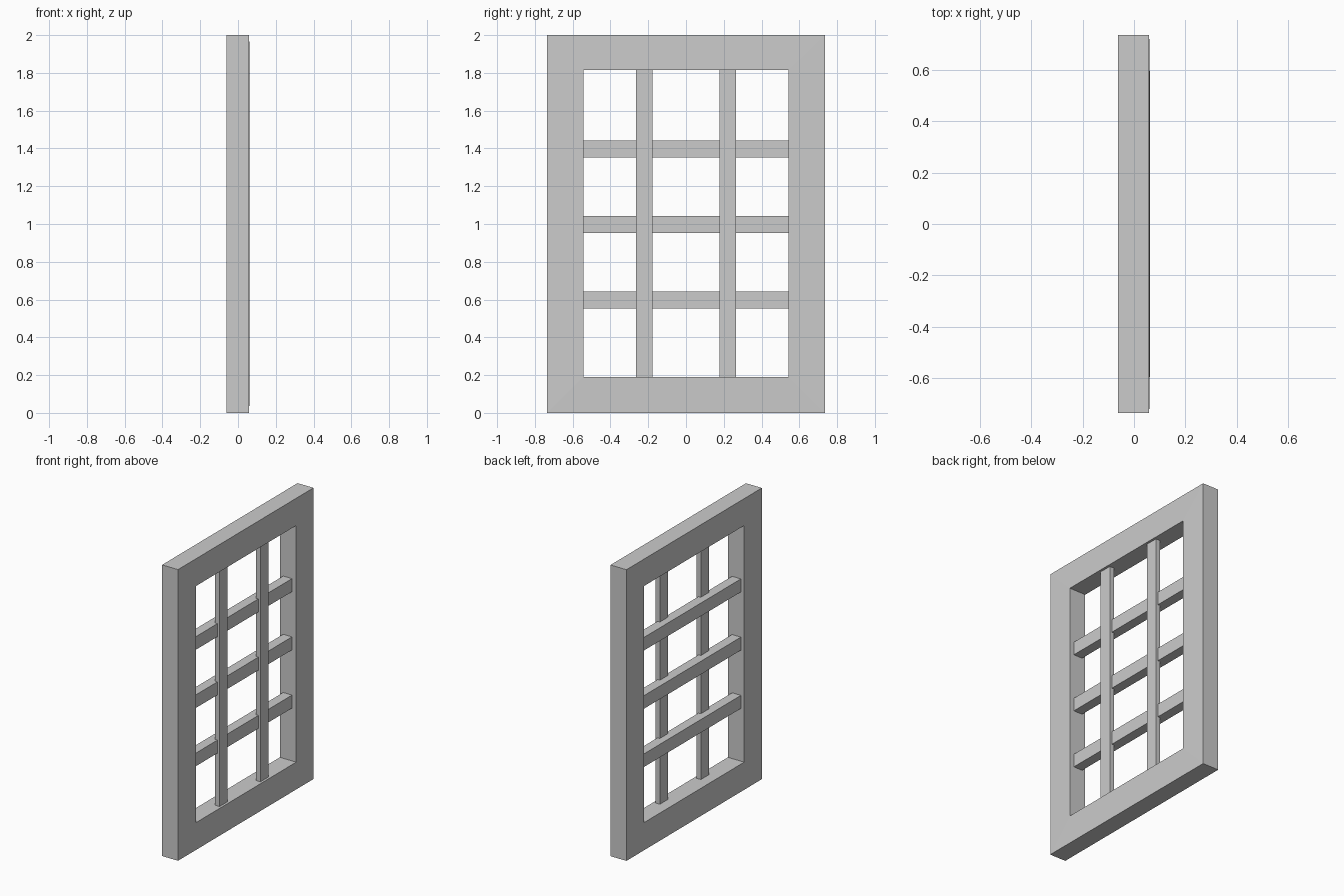
import bpy
import bmesh

cube = bpy.data.objects.get("Cube")
if cube:
    bpy.data.objects.remove(cube, do_unlink=True)

grey = bpy.data.materials.new("plain_grey")
grey.use_nodes = True
colour = (0.6, 0.6, 0.6, 1)
grey.diffuse_color = colour
grey.node_tree.nodes["Principled BSDF"].inputs["Base Color"].default_value = colour


def add_object(name, bm):
    bmesh.ops.recalc_face_normals(bm, faces=bm.faces)
    mesh = bpy.data.meshes.new(name)
    bm.to_mesh(mesh)
    bm.free()
    mesh.materials.append(grey)
    obj = bpy.data.objects.new(name, mesh)
    bpy.context.collection.objects.link(obj)


def add_bar(name, low, high):
    bm = bmesh.new()
    bmesh.ops.create_cube(bm, size=1)
    for v in bm.verts:
        for i in range(3):
            v.co[i] = high[i] if v.co[i] > 0 else low[i]
    add_object(name, bm)


# Frame: four rectangular rings joined in a loop, the room side rising slightly to the opening
BACK, FRONT, LIP = -0.062, 0.059, 0.062
OUTER, INNER = (0.735, 0, 2), (0.543, 0.19, 1.815)
bm = bmesh.new()
rings = []
for x, (w, z0, z1) in ((BACK, OUTER), (FRONT, OUTER), (LIP, INNER), (BACK, INNER)):
    corners = ((-w, z0), (w, z0), (w, z1), (-w, z1))
    rings.append([bm.verts.new((x, y, z)) for y, z in corners])
for i, a in enumerate(rings):
    b = rings[(i + 1) % 4]
    for j in range(4):
        k = (j + 1) % 4
        bm.faces.new((a[j], a[k], b[k], b[j]))
add_object("window_frame", bm)

# Upright bars
for side, y in (("right", -0.222), ("left", 0.222)):
    add_bar("upright_bar_" + side, (0.012, y - 0.044, 0.19), (0.046, y + 0.044, 1.815))

# Cross bars behind the uprights
for i in range(3):
    z = 0.597 + 0.4 * i
    add_bar(f"cross_bar_{i + 1}", (-0.037, -0.543, z - 0.045), (0.03, 0.543, z + 0.045))
